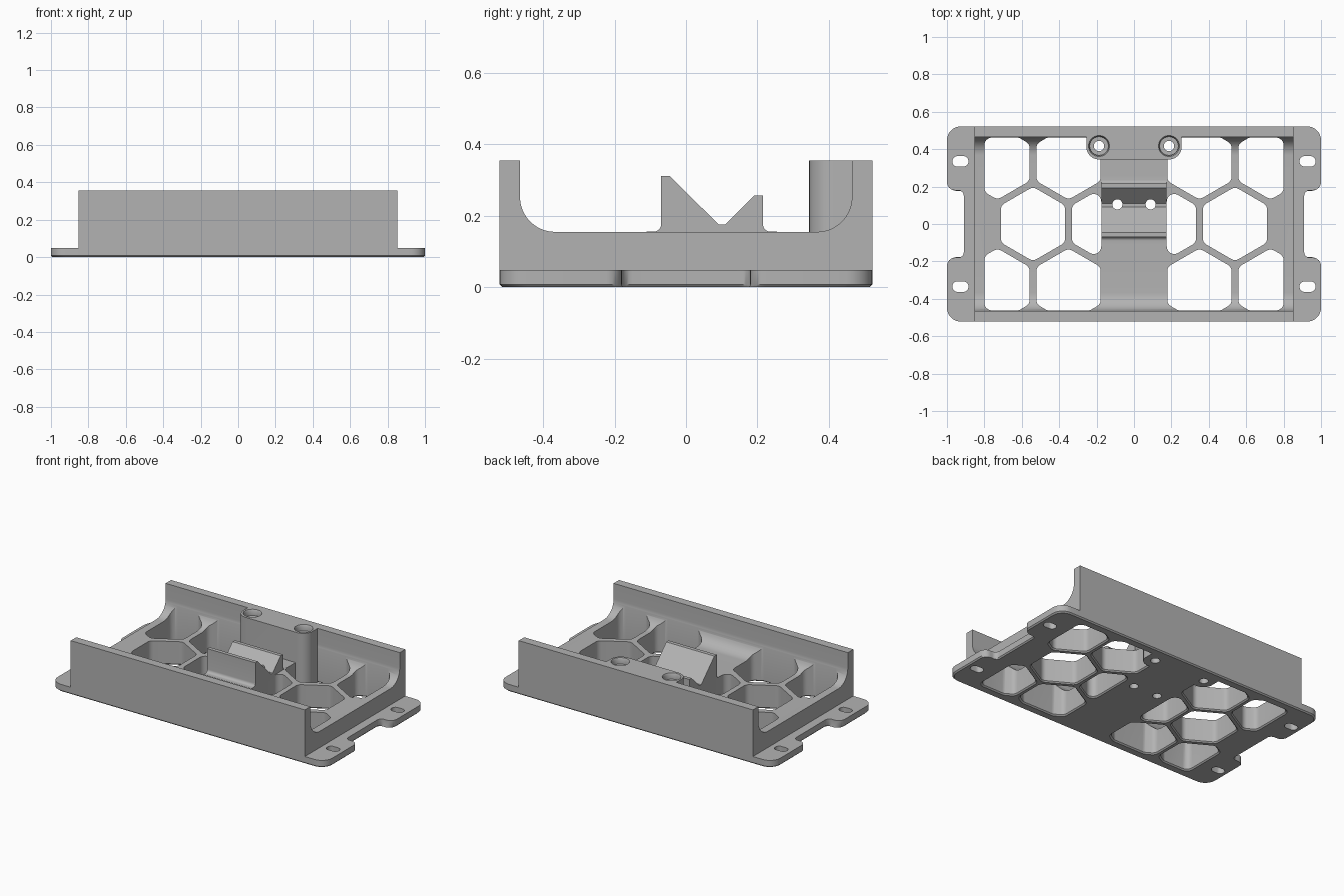
import bpy, bmesh, math
from mathutils import Vector

cube = bpy.data.objects.get("Cube")
if cube:
    bpy.data.objects.remove(cube, do_unlink=True)

grey = bpy.data.materials.new("grey plastic")
grey.use_nodes = True
grey.diffuse_color = (0.45, 0.45, 0.45, 1)
grey.node_tree.nodes["Principled BSDF"].inputs["Base Color"].default_value = grey.diffuse_color


def rounded(points, radii, steps=8):
    """Round the corners of a closed outline, one radius per corner."""
    pts = [Vector(p) for p in points]
    if not isinstance(radii, (list, tuple)):
        radii = [radii] * len(pts)
    out = []
    for i, p in enumerate(pts):
        a, b = pts[i - 1] - p, pts[(i + 1) % len(pts)] - p
        half = a.angle(b) / 2
        if radii[i] == 0 or half > 1.55:
            out.append(p)
            continue
        t = min(radii[i] / math.tan(half), 0.49 * a.length, 0.49 * b.length)
        r = t * math.tan(half)
        a.normalize()
        b.normalize()
        c = p + (a + b).normalized() * r / math.sin(half)
        start, end = p + a * t - c, p + b * t - c
        sweep = start.angle_signed(end)
        for k in range(steps + 1):
            ang = -sweep * k / steps
            ca, sa = math.cos(ang), math.sin(ang)
            out.append(c + Vector((start.x * ca - start.y * sa, start.x * sa + start.y * ca)))
    return out


def circle(x, y, r, n=32):
    return [Vector((x + r * math.cos(math.tau * i / n), y + r * math.sin(math.tau * i / n))) for i in range(n)]


def loft(bm, rings):
    """Join matching rings of 3D points into a closed solid."""
    loops = [[bm.verts.new(p) for p in ring] for ring in rings]
    n = len(loops[0])
    faces = [bm.faces.new(loops[0]), bm.faces.new(loops[-1])]
    for lo, hi in zip(loops, loops[1:]):
        faces += [bm.faces.new((lo[i], lo[(i + 1) % n], hi[(i + 1) % n], hi[i])) for i in range(n)]
    bmesh.ops.recalc_face_normals(bm, faces=faces)


def prism(bm, outline, levels):
    """Upright solid; each level is (z, growth of the outline about its middle)."""
    xs, ys = [p[0] for p in outline], [p[1] for p in outline]
    mid = Vector(((min(xs) + max(xs)) / 2, (min(ys) + max(ys)) / 2))
    hx, hy = max(xs) - mid.x, max(ys) - mid.y
    loft(bm, [[(mid.x + (p[0] - mid.x) * (1 + g / hx), mid.y + (p[1] - mid.y) * (1 + g / hy), z)
               for p in outline] for z, g in levels])


def along_x(bm, profile, half_width):
    loft(bm, [[(x, p[0], p[1]) for p in profile] for x in (-half_width, half_width)])


def make(name, bm):
    mesh = bpy.data.meshes.new(name)
    bm.to_mesh(mesh)
    bm.free()
    obj = bpy.data.objects.new(name, mesh)
    bpy.context.collection.objects.link(obj)
    mesh.materials.append(grey)
    return obj


def combine(obj, other, operation):
    mod = obj.modifiers.new(operation.lower(), "BOOLEAN")
    mod.operation, mod.object, mod.solver = operation, other, "EXACT"
    bpy.ops.object.select_all(action="DESELECT")
    bpy.context.view_layer.objects.active = obj
    obj.select_set(True)
    bpy.ops.object.modifier_apply(modifier=mod.name)


def clip(points, axis, limit, sign):
    """Keep the part of an outline where sign * coordinate <= sign * limit."""
    out = []
    for i, q in enumerate(points):
        p = points[i - 1]
        dp, dq = sign * (p[axis] - limit), sign * (q[axis] - limit)
        if dp * dq < 0:
            out.append(p.lerp(q, dp / (dp - dq)))
        if dq <= 0:
            out.append(q)
    return out


DEPTH, WALL_IN, FLOOR, TOP = 0.522, 0.465, 0.155, 0.355

# Base plate with mounting tabs and notched ends
quarter = [(1, DEPTH), (1, 0.18), (0.91, 0.18)]
right = [(x, -y) for x, y in quarter] + [(x, y) for x, y in reversed(quarter)]
outline = right + [(-x, -y) for x, y in right]
bm = bmesh.new()
prism(bm, rounded(outline, [0.075, 0.06, 0.03, 0.03, 0.06, 0.075] * 2),
      [(0, -0.008), (0.008, 0), (0.048, 0)])
tray = make("tray", bm)

# Channel body with curved inner walls
profile = [(-DEPTH, 0.008), (DEPTH, 0.008), (DEPTH, TOP), (WALL_IN, TOP), (WALL_IN, FLOOR),
           (-WALL_IN, FLOOR), (-WALL_IN, TOP), (-DEPTH, TOP)]
bm = bmesh.new()
along_x(bm, rounded(profile, [0, 0, 0, 0, 0.172, 0.172, 0, 0], 16), 0.853)
body = make("channel_body", bm)

# Honeycomb openings and tab slots
bm = bmesh.new()
flat, pitch = 0.172, 0.38
row = pitch * math.sin(math.pi / 3)
centres = [(0.54, 0), (0.16, 0)] + [(x, y) for x in (0.35, 0.73) for y in (-row, row)]
for side in (-1, 1):
    for cx, cy in centres:
        cell = [Vector((cx + flat / math.cos(math.pi / 6) * math.sin(k * math.pi / 3),
                        cy - flat / math.cos(math.pi / 6) * math.cos(k * math.pi / 3))) for k in range(6)]
        for axis, limit, sign in ((0, 0.8, 1), (0, 0.175, -1), (1, 0.462, 1), (1, -0.462, -1)):
            cell = clip(cell, axis, limit, sign)
        cell = [Vector((side * p.x, p.y)) for p in cell]
        prism(bm, rounded(cell, 0.04, 6), [(-0.01, 0.018), (0.008, 0), (0.5, 0)])
    for y in (-0.335, 0.335):
        x = side * 0.928
        slot = [(x - 0.043, y - 0.028), (x + 0.043, y - 0.028), (x + 0.043, y + 0.028), (x - 0.043, y + 0.028)]
        prism(bm, rounded(slot, 0.027), [(-0.01, 0), (0.1, 0)])
openings = make("opening_cutter", bm)

# Screw boss block on the back wall
bm = bmesh.new()
block = [(-0.255, 0.345), (0.255, 0.345), (0.255, 0.5), (-0.255, 0.5)]
prism(bm, rounded(block, [0.068, 0.068, 0, 0]), [(0, 0), (TOP, 0)])
boss = make("screw_boss", bm)

# V-shaped cradle in the middle of the floor
bm = bmesh.new()
vee = [(-0.11, 0.14), (0.255, 0.14), (0.255, FLOOR + 0.001), (0.216, FLOOR + 0.001), (0.216, 0.257),
       (0.192, 0.257), (0.11, 0.175), (0.092, 0.175), (-0.045, 0.311), (-0.07, 0.311),
       (-0.07, FLOOR + 0.001), (-0.11, FLOOR + 0.001)]
along_x(bm, rounded(vee, [0, 0, 0, 0.03, 0, 0, 0, 0, 0, 0, 0.03, 0], 6), 0.175)
cradle = make("cradle", bm)

# Screw holes: counterbored in the boss, plain in the cradle
bm = bmesh.new()
for side in (-1, 1):
    x, y = side * 0.187, 0.417
    loft(bm, [[(p.x, p.y, z) for p in circle(x, y, r)] for z, r in
              ((-0.01, 0.028), (TOP - 0.04, 0.028), (TOP - 0.04 + 0.001, 0.05), (TOP - 0.012, 0.05), (TOP + 0.002, 0.057))])
    prism(bm, circle(side * 0.089, 0.105, 0.027), [(-0.01, 0), (0.5, 0)])
screws = make("screw_hole_cutter", bm)

combine(tray, body, "UNION")
combine(tray, openings, "DIFFERENCE")
combine(tray, boss, "UNION")
combine(tray, screws, "DIFFERENCE")
combine(cradle, screws, "DIFFERENCE")
for helper in (body, openings, boss, screws):
    bpy.data.objects.remove(helper, do_unlink=True)

# Smooth the curves, keep the edges sharp
for obj in (tray, cradle):
    bpy.ops.object.select_all(action="DESELECT")
    obj.select_set(True)
    bpy.context.view_layer.objects.active = obj
    bpy.ops.object.shade_smooth_by_angle(angle=math.radians(30))
